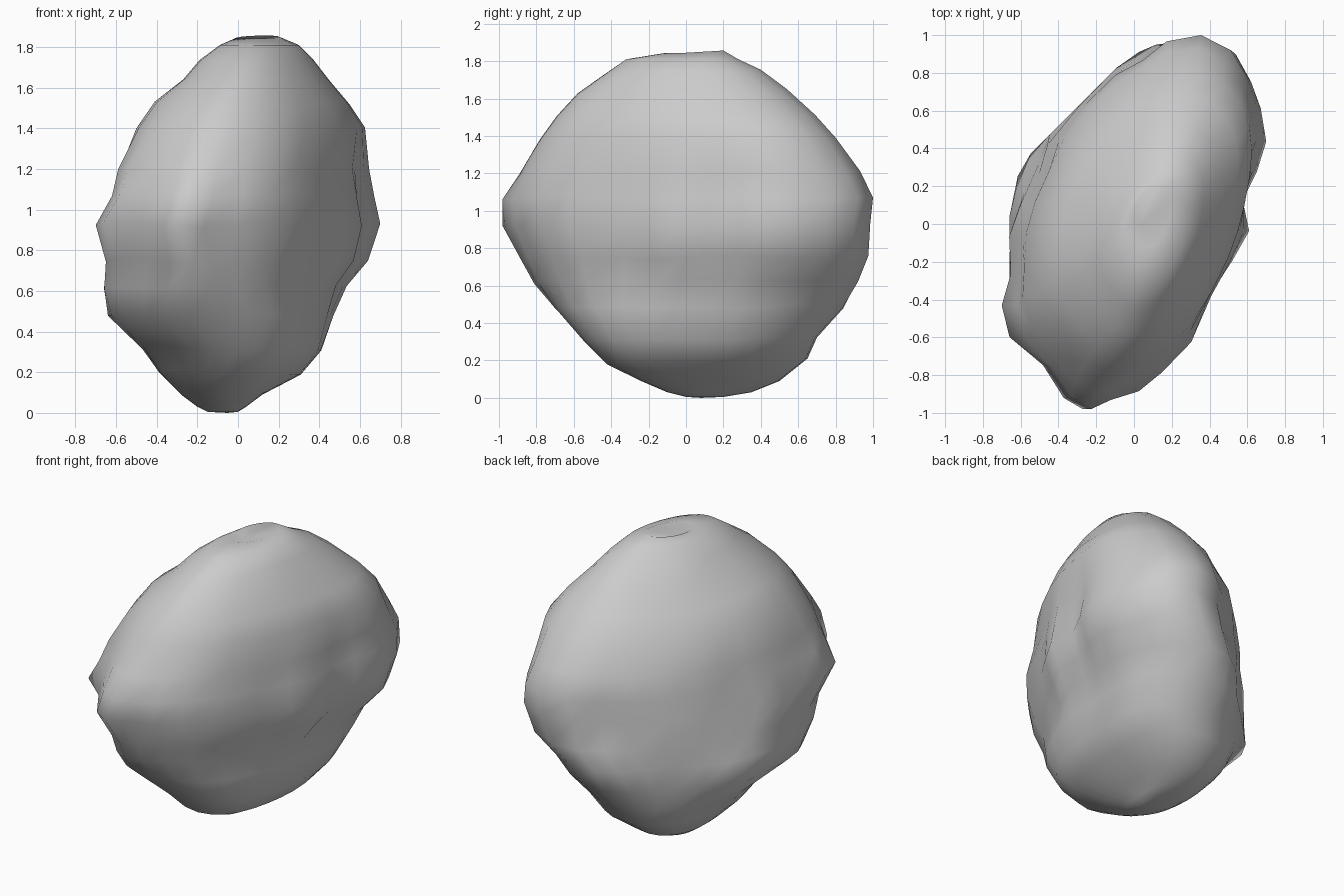
import bpy, bmesh
from mathutils import Vector, noise

if "Cube" in bpy.data.objects:
    bpy.data.objects.remove(bpy.data.objects["Cube"])

# Plan outline of the boulder, anticlockwise from the right side
PLAN = [(.61, -.04), (.57, .12), (.65, .28), (.70, .44), (.67, .62), (.62, .76),
        (.54, .91), (.36, 1.0), (.15, .955), (.03, .84), (-.12, .78), (-.3, .62),
        (-.46, .42), (-.5, .27), (-.6, .1), (-.66, -.07), (-.65, -.27), (-.70, -.44),
        (-.66, -.61), (-.48, -.76), (-.37, -.94), (-.27, -1.0), (-.17, -.93),
        (0, -.89), (.15, -.82), (.3, -.64), (.41, -.37), (.52, -.2)]

# Height, then left/right and front/back limits of each layer
LAYERS = [(.005, -.15, 0, 0, .2), (.03, -.2, .04, -.1, .35), (.09, -.28, .12, -.24, .5),
          (.2, -.39, .31, -.42, .65), (.32, -.47, .41, -.55, .70),
          (.48, -.64, .47, -.70, .84), (.62, -.66, .535, -.81, .92),
          (.75, -.65, .64, -.88, .975), (.92, -.70, .70, -.98, .985),
          (1.06, -.62, .67, -.98, 1.0), (1.2, -.59, .645, -.89, .93),
          (1.4, -.50, .625, -.78, .80), (1.52, -.41, .55, -.69, .69),
          (1.64, -.27, .45, -.58, .54), (1.74, -.19, .37, -.44, .40),
          (1.81, -.09, .30, -.32, .28), (1.845, -.01, .2, -.12, .2)]


def soften(pts, times):
    """Average neighbouring outline points."""
    for _ in range(times):
        n = len(pts)
        pts = [(pts[i - 1] + pts[i] * 2 + pts[(i + 1) % n]) / 4 for i in range(n)]
    return pts


def fit(values, lo, hi, power):
    """Stretch values to span lo to hi; a power under 1 makes the layer boxier."""
    a, b = min(values), max(values)
    out = []
    for v in values:
        s = (v - a) / (b - a) * 2 - 1
        s = abs(s) ** power * (1 if s > 0 else -1)
        out.append((lo + hi) / 2 + s * (hi - lo) / 2)
    return out


# Stack of layers: sharp and slender at the middle, rounder and fuller at the ends
sharp = [Vector(p) for p in PLAN]
soft = soften(sharp, 3)
across = Vector((1, -1)).normalized()
bm = bmesh.new()
rings = []
for z, x0, x1, y0, y1 in LAYERS:
    t = min(1, abs(z - .9) / .45)
    wide = .75 * max(0, .85 - z) + .12 * max(0, z - 1.0)
    pts = [a.lerp(b, t) for a, b in zip(sharp, soft)]
    pts = [p + across * p.dot(across) * wide for p in pts]
    power = .87 if z < .55 else 1
    xs = fit([p.x for p in pts], x0, x1, power)
    ys = fit([p.y for p in pts], y0, y1, power)
    ring = []
    for x, y in zip(xs, ys):
        # keep the slab within its thickness
        flat = Vector((x, y))
        d = flat.dot(across)
        flat += across * (min(max(d, -.65), .66) - d)
        p = Vector((flat.x, flat.y, z))
        # faint surface unevenness
        if .15 < z < 1.75:
            p.z += .03 * noise.noise(p * 2.5)
        ring.append(bm.verts.new(p))
    rings.append(ring)

n = len(PLAN)
for a, b in zip(rings, rings[1:]):
    for i in range(n):
        j = (i + 1) % n
        bm.faces.new((a[i], a[j], b[j], b[i]))

# Slightly dented poles, with a small peak behind the top
bottom = bm.verts.new((-.05, .08, 0))
top = bm.verts.new((.04, 0, 1.81))
for i in range(n):
    j = (i + 1) % n
    bm.faces.new((rings[0][j], rings[0][i], bottom))
    bm.faces.new((rings[-1][i], rings[-1][j], top))
for v in rings[-1]:
    v.co.z += .06 * max(0, v.co.y) - .02 * max(0, -v.co.y)

bmesh.ops.recalc_face_normals(bm, faces=bm.faces)
mesh = bpy.data.meshes.new("boulder")
bm.to_mesh(mesh)
bm.free()
for poly in mesh.polygons:
    poly.use_smooth = True
boulder = bpy.data.objects.new("boulder", mesh)
bpy.context.collection.objects.link(boulder)
